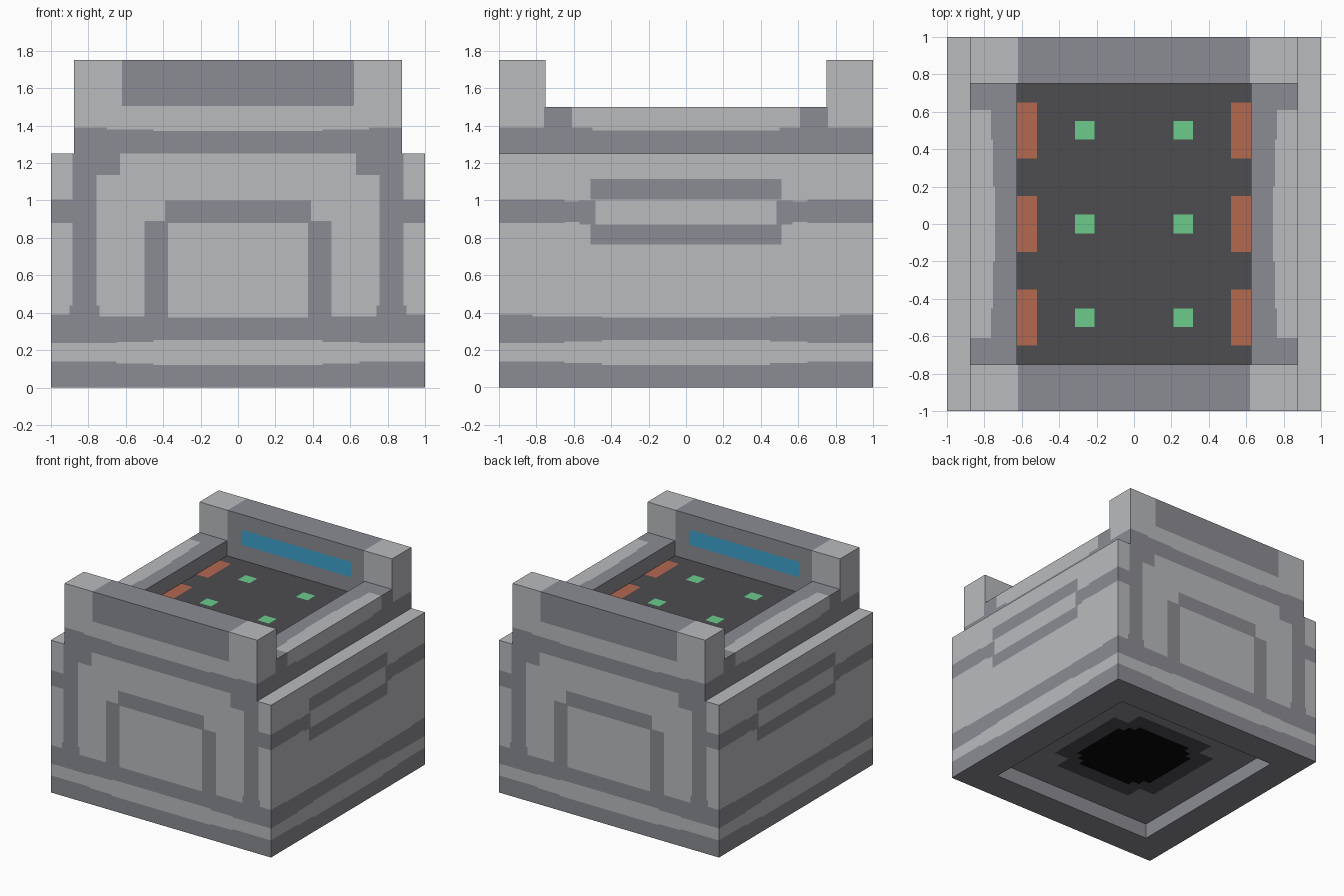
import bpy, bmesh
from mathutils import Vector

if "Cube" in bpy.data.objects:
    bpy.data.objects.remove(bpy.data.objects["Cube"])

X, Y, Z = Vector((1, 0, 0)), Vector((0, 1, 0)), Vector((0, 0, 1))


def colour(name, code):
    m = bpy.data.materials.new(name)
    rgb = [int(code[i:i + 2], 16) / 255 for i in (0, 2, 4)]
    m.diffuse_color = [c / 12.92 if c < .04 else ((c + .055) / 1.055) ** 2.4 for c in rgb] + [1]
    m.use_nodes = True
    m.node_tree.nodes["Principled BSDF"].inputs["Base Color"].default_value = m.diffuse_color
    return m


MATS = [colour("light stone", "babbbe"), colour("mid stone", "8b8c93"),
        colour("dark floor", "4d4c50"), colour("black", "080808"),
        colour("rust orange", "b3684f"), colour("lamp green", "6ccb8b"),
        colour("panel blue", "3fa3cc")]
LIGHT, MID, DARK, BLACK, ORANGE, GREEN, BLUE = range(7)
HOLE = None


def sym(a0, b0, a1, b1, m):
    """A rectangle and its mirror image across the middle."""
    return [(a0, b0, a1, b1, m), (-a1, b0, -a0, b1, m)]


def quad(a0, b0, a1, b1, m):
    """A rectangle mirrored both ways."""
    return sym(a0, b0, a1, b1, m) + sym(a0, -b1, a1, -b0, m)


def panel(bm, origin, u, v, rects):
    """Flat wall cut along the rectangle edges; later rectangles paint over earlier ones."""
    a = sorted({round(r[i], 4) for r in rects for i in (0, 2)})
    b = sorted({round(r[i], 4) for r in rects for i in (1, 3)})
    for a0, a1 in zip(a, a[1:]):
        for b0, b1 in zip(b, b[1:]):
            ca, cb, mat = (a0 + a1) / 2, (b0 + b1) / 2, HOLE
            for r in rects:
                if r[0] < ca < r[2] and r[1] < cb < r[3]:
                    mat = r[4]
            if mat is not HOLE:
                pts = [(a0, b0), (a1, b0), (a1, b1), (a0, b1)]
                f = bm.faces.new([bm.verts.new(origin + u * p + v * q) for p, q in pts])
                f.material_index = mat


def part(name, panels):
    bm = bmesh.new()
    for p in panels:
        panel(bm, *p)
    bmesh.ops.remove_doubles(bm, verts=bm.verts, dist=1e-4)
    me = bpy.data.meshes.new(name)
    bm.to_mesh(me)
    bm.free()
    for m in MATS:
        me.materials.append(m)
    bpy.context.collection.objects.link(bpy.data.objects.new(name, me))


# Plinth bands shared by all four lower walls
bands = [(-1, 0, 1, 1.25, LIGHT), (-1, 0, 1, .12, MID), (-1, .255, 1, .375, MID),
         *sym(.45, 0, 1, .13, MID), *sym(.65, 0, 1, .14, MID),
         *sym(.45, .245, 1, .38, MID), *sym(.65, .238, 1, .38, MID), *sym(.82, .3, 1, .39, MID)]
# Front and back: pillars with brackets, and a door frame
gate = bands + [*sym(.755, .38, .885, 1.25, MID), *sym(.74, .38, .9, .44, MID),
                *sym(.63, 1.135, .885, 1.25, MID), *sym(.87, .88, 1, 1.005, MID),
                *sym(.375, .37, .5, .89, MID), (-.39, .88, .39, 1.0, MID)]
# Sides: belt that splits around a long slot
belt = bands + [*sym(.5, .885, 1, .995, MID), *sym(.65, .88, 1, 1.005, MID),
                *sym(.485, .87, .57, 1.0, MID),
                (-.51, 1.005, .51, 1.115, MID), (-.51, .765, .51, .87, MID)]
part("lower_body", [(Y * s, X * -s, Z, gate) for s in (-1, 1)]
     + [(X * s, Y * s, Z, belt) for s in (-1, 1)])

# Ledge around the upper body
part("ledge", [(Z * 1.25, X, Y, sym(.875, -1, 1, 1, LIGHT))])

# Upper body: front and back faces, and side faces
upper = [(-.875, 1.25, .875, 1.75, LIGHT), (-.875, 1.25, .875, 1.37, MID),
         *sym(.45, 1.25, .875, 1.38, MID), *sym(.7, 1.25, .875, 1.39, MID),
         (-.62, 1.505, .62, 1.75, MID)]
flank = [(-1, 1.25, 1, 1.5, LIGHT), (-1, 1.25, 1, 1.375, MID), *sym(.5, 1.25, 1, 1.39, MID),
         *sym(.61, 1.25, .76, 1.5, MID), *sym(.75, 1.5, 1, 1.75, LIGHT)]
part("upper_body", [(Y * s, X * -s, Z, upper) for s in (-1, 1)]
     + [(X * .875 * s, Y * s, Z, flank) for s in (-1, 1)])

# End parapets: tops and inner faces with a blue strip
top = [*sym(.62, .75, .875, 1, LIGHT), (-.62, .75, .62, 1, MID),
       *sym(.62, -1, .875, -.75, LIGHT), (-.62, -1, .62, -.75, MID)]
inner = [(-.875, 1.5, .875, 1.75, LIGHT), (-.62, 1.5, .62, 1.75, MID),
         (-.625, 1.375, .625, 1.5, MID), (-.5, 1.5, .5, 1.625, BLUE)]
part("end_parapets", [(Z * 1.75, X, Y, top)]
     + [(Y * .75 * s, X * s, Z, inner) for s in (-1, 1)])

# Side rails: tops and inner faces
rail = [*sym(.625, -.75, .875, .75, MID), *sym(.765, -.61, .875, .61, LIGHT),
        *sym(.752, -.45, .875, .45, LIGHT), *sym(.742, -.2, .875, .2, LIGHT)]
part("side_rails", [(Z * 1.5, X, Y, rail)]
     + [(X * .625 * s, Y * -s, Z, [(-.75, 1.375, .75, 1.5, MID)]) for s in (-1, 1)])

# Tray floor with orange pads and green lamps
tray = [(-.625, -.75, .625, .75, DARK)]
for c in (-.5, 0, .5):
    tray += sym(.518, c - .15, .625, c + .15, ORANGE) + sym(.21, c - .05, .316, c + .05, GREEN)
part("tray_floor", [(Z * 1.375, X, Y, tray)])

# Underside: frame, recess walls and recess ceiling with a dark centre
part("base_frame", [(Z * 0, X, -Y, [(-1, -1, 1, 1, MID), (-.75, -.75, .75, .75, HOLE)])])
part("recess_walls", [(Y * .75 * s, X * s, Z, [(-.75, 0, .75, .125, MID)]) for s in (-1, 1)]
     + [(X * .75 * s, Y * -s, Z, [(-.75, 0, .75, .125, MID)]) for s in (-1, 1)])
ceiling = [(-.75, -.75, .75, .75, MID),
           (-.5, -.36, .5, .36, DARK), (-.36, -.5, .36, .5, DARK),
           (-.365, -.25, .365, .25, BLACK), (-.25, -.365, .25, .365, BLACK),
           (-.31, -.31, .31, .31, BLACK)]
part("recess_ceiling", [(Z * .125, X, -Y, ceiling)])
